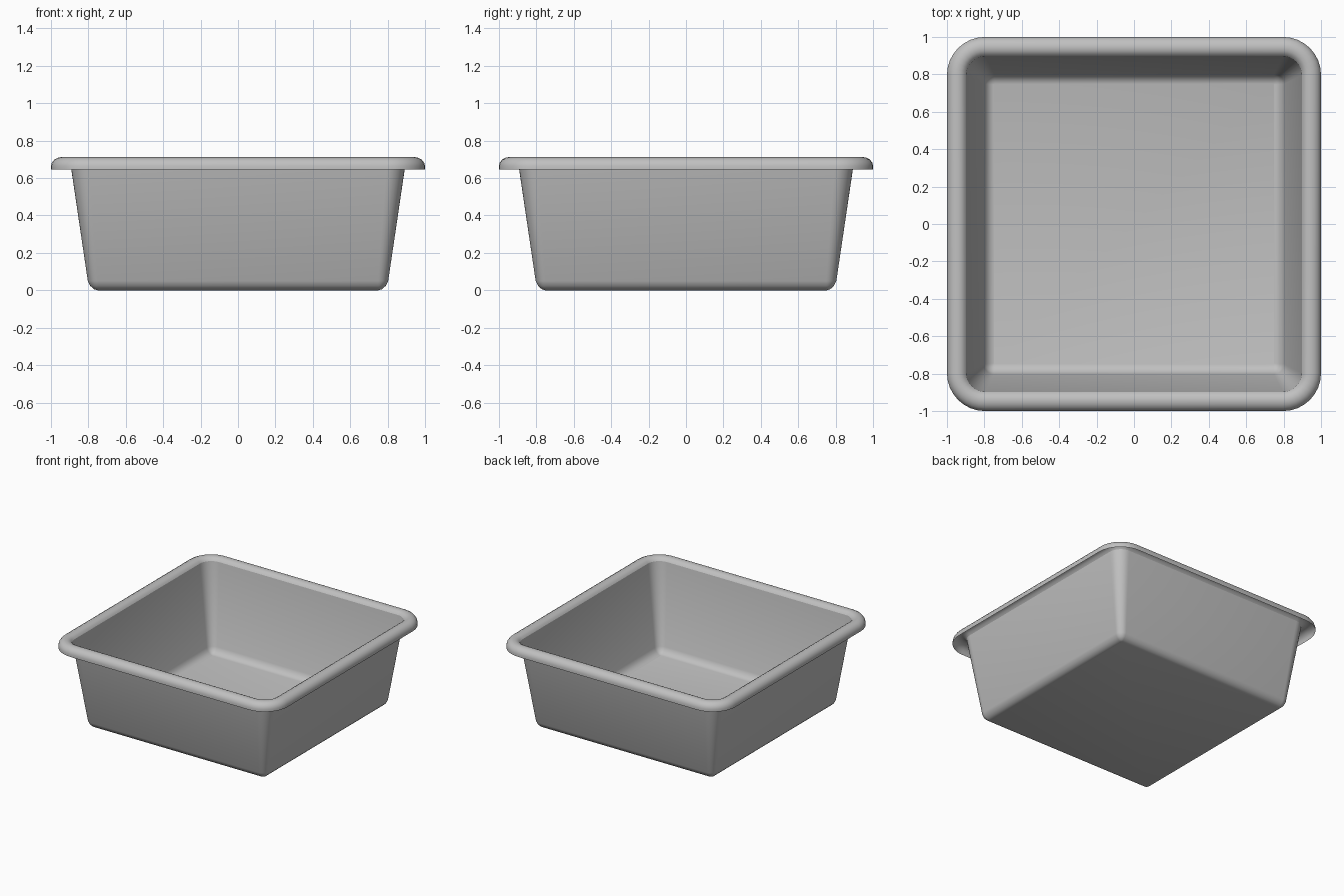
import bpy
import bmesh
from math import cos, sin, pi

cube = bpy.data.objects.get("Cube")
if cube:
    bpy.data.objects.remove(cube, do_unlink=True)

# Single grey plastic colour
grey = bpy.data.materials.new("grey_plastic")
grey.use_nodes = True
colour = (0.53, 0.53, 0.53, 1)
grey.diffuse_color = colour
grey.node_tree.nodes["Principled BSDF"].inputs["Base Color"].default_value = colour

SEGMENTS = 8


def rounded_square(bm, half, radius, z):
    """Ring of vertices around a square with rounded corners."""
    ring = []
    c = half - radius
    for corner, (sx, sy) in enumerate([(1, 1), (-1, 1), (-1, -1), (1, -1)]):
        for i in range(SEGMENTS + 1):
            a = (corner + i / SEGMENTS) * pi / 2
            ring.append(bm.verts.new((sx * c + radius * cos(a), sy * c + radius * sin(a), z)))
    return ring


def loft(name, sections, cap=False):
    """Thin sheet through stacked rings, with an optional floor."""
    bm = bmesh.new()
    rings = [rounded_square(bm, *s) for s in sections]
    for low, high in zip(rings, rings[1:]):
        for i in range(len(low)):
            j = (i + 1) % len(low)
            bm.faces.new((low[j], low[i], high[i], high[j]))
    if cap:
        bm.faces.new(rings[0])
    bmesh.ops.remove_doubles(bm, verts=bm.verts, dist=0.0001)
    mesh = bpy.data.meshes.new(name)
    bm.to_mesh(mesh)
    bm.free()
    mesh.materials.append(grey)
    obj = bpy.data.objects.new(name, mesh)
    bpy.context.collection.objects.link(obj)
    bpy.ops.object.select_all(action="DESELECT")
    obj.select_set(True)
    bpy.context.view_layer.objects.active = obj
    bpy.ops.object.shade_smooth_by_angle(angle=pi / 6)


# Floor, rounded foot and tapered walls: half width, corner radius, height
loft("basin", [
    (0.75, 0.005, 0),
    (0.77, 0.024, 0.006),
    (0.79, 0.042, 0.024),
    (0.803, 0.055, 0.05),
    (0.897, 0.1, 0.685),
], cap=True)

# Rolled lip, hollow underneath
lip = [(0.897, 0.685), (0.908, 0.7), (0.925, 0.709), (0.945, 0.712),
       (0.965, 0.708), (0.983, 0.698), (0.995, 0.682), (1, 0.665), (1, 0.645)]
loft("rolled_rim", [(half, half - 0.797, z) for half, z in lip])
